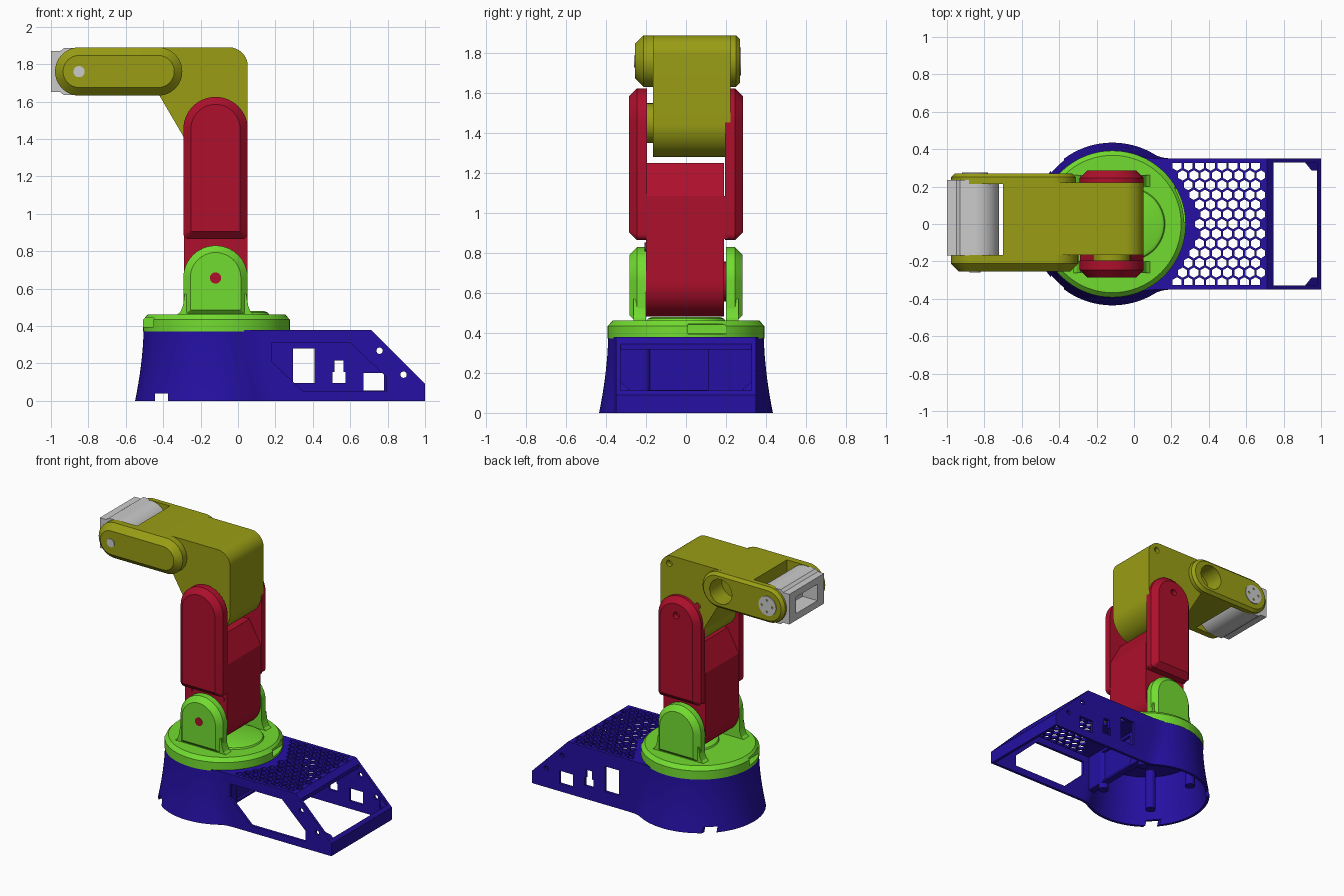
import bpy, bmesh, math
from mathutils import Vector

if "Cube" in bpy.data.objects:
    bpy.data.objects.remove(bpy.data.objects["Cube"])


def material(name, rgb):
    m = bpy.data.materials.new(name)
    m.diffuse_color = (*rgb, 1)
    m.use_nodes = True
    m.node_tree.nodes["Principled BSDF"].inputs["Base Color"].default_value = m.diffuse_color
    return m


BLUE = material("blue", (0.018, 0.005, 0.36))
GREEN = material("green", (0.17, 0.72, 0.03))
RED = material("red", (0.42, 0.005, 0.025))
OLIVE = material("olive", (0.32, 0.34, 0.007))
CX = -0.115  # turntable axis


def loft(name, rings, mat=None):
    """Skin a stack of equal-length rings and cap both ends."""
    bm = bmesh.new()
    vs = [[bm.verts.new(p) for p in ring] for ring in rings]
    n = len(vs[0])
    for a, b in zip(vs, vs[1:]):
        for i in range(n):
            j = (i + 1) % n
            bm.faces.new((a[i], a[j], b[j], b[i]))
    bm.faces.new(vs[0])
    bm.faces.new(vs[-1])
    return finish(name, bm, mat)


def finish(name, bm, mat=None):
    bmesh.ops.recalc_face_normals(bm, faces=bm.faces)
    me = bpy.data.meshes.new(name)
    bm.to_mesh(me)
    bm.free()
    ob = bpy.data.objects.new(name, me)
    bpy.context.collection.objects.link(ob)
    if mat:
        me.materials.append(mat)
    return ob


def cut(ob, *cutters):
    for c in cutters:
        m = ob.modifiers.new("cut", 'BOOLEAN')
        m.operation, m.solver, m.object = 'DIFFERENCE', 'EXACT', c
        bpy.context.view_layer.objects.active = ob
        bpy.ops.object.modifier_apply(modifier=m.name)
        bpy.data.objects.remove(c)


def rounded(corners, n=10):
    """Polygon from (x, z, fillet radius) corners."""
    out = []
    for i, (x, z, r) in enumerate(corners):
        p = Vector((x, z))
        if r <= 0:
            out.append((x, z))
            continue
        d1 = (Vector(corners[i - 1][:2]) - p).normalized()
        d2 = (Vector(corners[(i + 1) % len(corners)][:2]) - p).normalized()
        half = d1.angle(d2) / 2
        c = p + (d1 + d2).normalized() * (r / math.sin(half))
        t = r / math.tan(half)
        a, b = p + d1 * t - c, p + d2 * t - c
        out += [tuple(c + a.lerp(b, k / n).normalized() * r) for k in range(n + 1)]
    return out


def rect(x0, x1, z0, z1, rb, rt, c=0):
    rb, rt = max(rb - c, 0.004) * 0.995, max(rt - c, 0.004) * 0.995
    return rounded([(x0 + c, z0 + c, rb), (x1 - c, z0 + c, rb), (x1 - c, z1 - c, rt), (x0 + c, z1 - c, rt)])


def at_y(pts, y):
    return [(x, y, z) for x, z in pts]


def prism(name, pts, y0, y1, mat=None):
    return loft(name, [at_y(pts, y0), at_y(pts, y1)], mat)


def plate(name, dims, inner, outer, ch, mat):
    """Rounded plate with a chamfered outer face."""
    s = math.copysign(ch, outer - inner)
    return loft(name, [at_y(rect(*dims), inner), at_y(rect(*dims), outer - s), at_y(rect(*dims, ch), outer)], mat)


def circle(cx, cy, r, n=48):
    return [(cx + r * math.cos(2 * math.pi * k / n), cy + r * math.sin(2 * math.pi * k / n)) for k in range(n)]


def pin(name, x, z, r, y0, y1, mat=None):
    return prism(name, circle(x, z, r, 32), y0, y1, mat)


def turned(name, cx, cy, profile, mat=None, n=96):
    return loft(name, [[(x, y, z) for x, y in circle(cx, cy, r, n)] for r, z in profile], mat)


def box(name, x0, x1, y0, y1, z0, z1, mat=None):
    return prism(name, [(x0, z0), (x1, z0), (x1, z1), (x0, z1)], y0, y1, mat)


# Base: flared drum blended into a wedge-ended electronics box
def base_ring(r, w, xe, z):
    a = math.asin((w + 0.02) / r)
    p0 = Vector((CX + r * math.cos(a), w + 0.02))
    p1 = Vector((p0.x + 0.02 * math.tan(a), w))
    p2 = p1 + Vector((0.07, 0))
    half = [(xe, w)]
    for k in range(9):
        t = k / 8
        half.append(tuple(p2 * (1 - t) ** 2 + p1 * (2 * t * (1 - t)) + p0 * t * t))
    half += [(CX + r * math.cos(a + (math.pi - a) * k / 36), r * math.sin(a + (math.pi - a) * k / 36))
             for k in range(1, 37)]
    return [(x, y, z) for x, y in half + [(x, -y) for x, y in reversed(half[:-1])]]


def base_shell(name, inset, xe, z0, z1, mat=None):
    rings = []
    for k in range(9):
        z = z0 + (z1 - z0) * k / 8
        r = 0.39 + 0.045 * (1 - min(max(z / 0.38, 0), 1)) ** 1.7
        rings.append(base_ring(r - inset, 0.35 - inset, xe, z))
    ob = loft(name, rings, mat)
    d = inset * 1.4
    cut(ob, prism("wedge", [(0.61 - d, 0.48), (1.3, 0.48), (1.3, -0.21 - d)], -0.6, 0.6))
    return ob


base = base_shell("base_housing", 0, 1.0, 0, 0.38, BLUE)
cut(base, base_shell("cavity", 0.02, 0.98, -0.05, 0.36))
cut(base, box("slope_opening", 0.745, 0.979, -0.329, 0.329, -0.1, 0.6))
cut(base, prism("front_opening", [(0.18, 0.31), (0.6, 0.31), (0.79, 0.13), (0.79, 0.05), (0.35, 0.05), (0.18, 0.21)],
                -0.5, -0.2))
cut(base, box("port_a", 0.295, 0.41, 0.2, 0.5, 0.095, 0.28),
    prism("port_b", [(0.505, 0.095), (0.575, 0.095), (0.575, 0.155), (0.565, 0.155), (0.565, 0.215),
                     (0.515, 0.215), (0.515, 0.155), (0.505, 0.155)], 0.2, 0.5),
    box("port_c", 0.67, 0.78, 0.2, 0.5, 0.055, 0.15))
for x, z in ((0.757, 0.268), (0.885, 0.14)):
    cut(base, pin("screw_hole", x, z, 0.017, -0.5, 0.5))
for y in (-0.315, 0.315):  # cable notches
    cut(base, box("notch", -0.445, -0.375, y - 0.08, y + 0.08, -0.02, 0.04))

# Honeycomb vent in the box lid
bm = bmesh.new()
for row in range(-6, 7):
    for col in range(0, 10):
        hx, hy = 0.17 + 0.06 * col + (0.03 if row % 2 else 0), row * 0.052
        if hx > 0.69 or hx < 0.2 or math.hypot(hx - CX, hy) < 0.455:
            continue
        hexa = [(min(hx + 0.0275 * math.cos(math.radians(60 * k + 30)), 0.7),
                 max(-0.327, min(0.327, hy + 0.0275 * math.sin(math.radians(60 * k + 30))))) for k in range(6)]
        lo, hi = ([bm.verts.new((x, y, z)) for x, y in hexa] for z in (0.34, 0.4))
        bm.faces.new(lo)
        bm.faces.new(hi)
        for k in range(6):
            bm.faces.new((lo[k], lo[(k + 1) % 6], hi[(k + 1) % 6], hi[k]))
cut(base, finish("honeycomb", bm))

# Base interior: servo panel, posts and corner screw tabs
panel = box("servo_panel", 0.08, 0.13, -0.34, 0.34, 0.1, 0.365, BLUE)
cut(panel, box("recess", 0.11, 0.2, -0.2, 0.11, 0.115, 0.34), pin("unused", 0.3, 0.2, 0.01, -0.1, 0.1))
for k in range(4):
    t = math.radians(45 + 90 * k)
    turned("base_post", CX + 0.3 * math.cos(t), 0.3 * math.sin(t), [(0.035, 0.06), (0.035, 0.37)], BLUE, 20)
for s in (-1, 1):
    tab = [(0.985, 0.335 * s), (0.91, 0.335 * s), (0.95, 0.285 * s), (0.985, 0.285 * s)]
    loft("corner_tab", [[(x, y, 0.06) for x, y in tab], [(x, y, 1.07 - x) for x, y in tab]], BLUE)

# Turntable with finger slots and shoulder ears
table = turned("turntable", CX, 0, [(0.392, 0.372), (0.392, 0.435), (0.367, 0.462)], GREEN)
cut(table, prism("slot_a", rect(0.22, 0.4, 0.395, 0.445, 0, 0), 0.01, 0.2),
    prism("slot_b", rect(-0.65, -0.45, 0.395, 0.445, 0, 0), -0.2, -0.01))
turned("turntable_rise", -0.03, 0, [(0.2, 0.455), (0.19, 0.472), (0.17, 0.48)], GREEN)
foot = [(-0.34, 0.45), (0.1, 0.45), (0.068, 0.475), (0.054, 0.51), (0.045, 0.57),
        (-0.285, 0.57), (-0.294, 0.51), (-0.308, 0.475)]
for s in (-1, 1):
    ear = plate("shoulder_ear", (-0.292, 0.052, 0.45, 0.83, 0, 0.172), 0.2 * s, 0.282 * s, 0.037, GREEN)
    prism("shoulder_ear_foot", foot, 0.2 * s, 0.262 * s, GREEN)
pin("shoulder_pin", -0.12, 0.657, 0.03, -0.284, -0.15, RED)

# Lower arm: body with round foot, sloped top, and two long elbow ears
prism("lower_arm", rounded([(-0.29, 0.482, 0.168), (0.05, 0.482, 0.168), (0.05, 1.085, 0), (-0.04, 1.25, 0),
                            (-0.2, 1.25, 0), (-0.29, 1.085, 0)], 16), -0.2, 0.19, RED)
box("lower_arm_shoulder", -0.288, 0.048, 0.18, 0.21, 0.87, 1.085, RED)
pin("shoulder_horn", -0.12, 0.657, 0.1, 0.185, 0.202, RED)
for s in (-1, 1):
    ear = plate("elbow_ear", (-0.292, 0.052, 0.865, 1.625, 0.03, 0.172), 0.205 * s - 0.01 * s, 0.285 * s, 0.04, RED)
    if s > 0:
        cut(ear, pin("hole", -0.12, 1.5, 0.024, 0.25, 0.4))
for x in (-0.25, 0.01):
    pin("lower_arm_screw", x, 0.83, 0.022, -0.207, -0.19, RED)

# Upper arm: bent body, chamfered side pods and elbow boss
upper = prism("upper_arm", rounded([(-0.7, 1.632, 0), (-0.42, 1.632, 0), (-0.29, 1.41, 0), (-0.29, 1.28, 0.125),
                                    (0.052, 1.28, 0.168), (0.052, 1.89, 0.1), (-0.7, 1.89, 0)], 16),
              -0.165, 0.222, OLIVE)
pin("elbow_boss", -0.12, 1.45, 0.1, -0.205, -0.16, OLIVE)
plate("front_pod", (-0.978, -0.298, 1.632, 1.89, 0.129, 0.129), -0.165, -0.255, 0.043, OLIVE)
back = plate("back_pod", (-0.978, -0.31, 1.632, 1.89, 0.129, 0.129), 0.215, 0.27, 0.02, OLIVE)
for ob in (upper, back):
    cut(ob, pin("servo_recess", -0.47, 1.76, 0.09, 0.13, 0.4))
for x, z in ((-0.02, 1.83), (-0.25, 1.58)):
    cut(upper, pin("hole", x, z, 0.022, 0.19, 0.3))

# Wrist: barrel flattened into a hollow square socket
wrist = prism("wrist", [(-1.0, 1.65), (-0.95, 1.65), (-0.93, 1.634)] +
              [(-0.85 + 0.128 * math.cos(math.radians(a)), 1.76 + 0.128 * math.sin(math.radians(a)))
               for a in range(-100, 101, 8)] + [(-0.93, 1.886), (-0.95, 1.87), (-1.0, 1.87)], -0.168, 0.235)
cut(wrist, box("socket", -1.1, -0.88, -0.09, 0.155, 1.7, 1.82))
pin("wrist_pin", -0.85, 1.76, 0.03, -0.26, -0.15)
horn = pin("wrist_horn", -0.85, 1.76, 0.07, 0.23, 0.276)
for k in range(4):
    t = math.pi / 2 * k
    cut(horn, pin("hole", -0.85 + 0.042 * math.cos(t), 1.76 + 0.042 * math.sin(t), 0.009, 0.26, 0.3))

# Smooth shading with crisp edges
bpy.ops.object.select_all(action='DESELECT')
for ob in bpy.context.scene.objects:
    ob.select_set(True)
bpy.context.view_layer.objects.active = base
bpy.ops.object.shade_smooth_by_angle(angle=math.radians(25))
